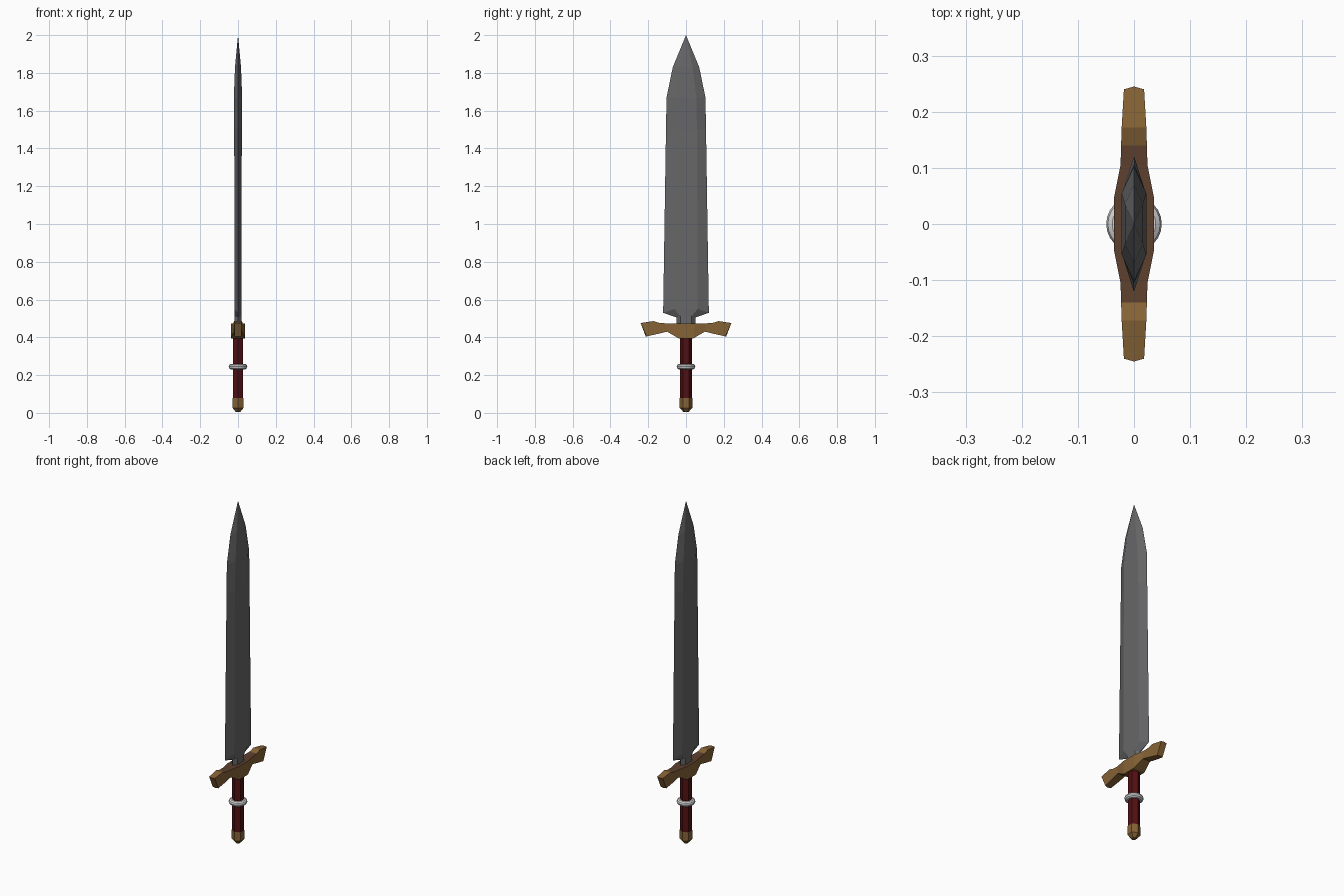
import bpy, bmesh, math

if "Cube" in bpy.data.objects:
    bpy.data.objects.remove(bpy.data.objects["Cube"])


def material(name, rgb):
    m = bpy.data.materials.new(name)
    m.diffuse_color = (*rgb, 1)
    m.use_nodes = True
    m.node_tree.nodes["Principled BSDF"].inputs["Base Color"].default_value = m.diffuse_color
    return m


STEEL = material("dark_steel", (0.135, 0.135, 0.14))
BRONZE = material("bronze_brown", (0.24, 0.125, 0.036))
DARK = material("dark_brown", (0.11, 0.052, 0.028))
RED = material("dark_red", (0.085, 0.005, 0.006))
SILVER = material("silver", (0.68, 0.68, 0.68))


def loft(name, rows, mats, rule=None):
    """Skin a list of equal-length closed sections and cap both ends."""
    bm = bmesh.new()
    rings = [[bm.verts.new(p) for p in row] for row in rows]
    n = len(rings[0])
    for a, b in zip(rings, rings[1:]):
        for i in range(n):
            j = (i + 1) % n
            bm.faces.new((a[i], a[j], b[j], b[i]))
    bm.faces.new(rings[0])
    bm.faces.new(rings[-1])
    bmesh.ops.remove_doubles(bm, verts=bm.verts, dist=1e-5)
    bmesh.ops.recalc_face_normals(bm, faces=bm.faces)
    if rule:
        for f in bm.faces:
            f.material_index = rule(f)
    me = bpy.data.meshes.new(name)
    bm.to_mesh(me)
    bm.free()
    for m in mats:
        me.materials.append(m)
    ob = bpy.data.objects.new(name, me)
    bpy.context.collection.objects.link(ob)
    return ob


# Blade: edge height, edge half width, shoulder height, shoulder half width, half thickness
def blade_section(ze, w, zs, s, x):
    return [(0, w, ze), (x, s, zs), (x, 0, zs), (x, -s, zs),
            (0, -w, ze), (-x, -s, zs), (-x, 0, zs), (-x, s, zs)]


blade_rows = [
    (0.46, 0.050, 0.46, 0.028, 0.018),
    (0.505, 0.050, 0.512, 0.030, 0.018),
    (0.53, 0.121, 0.550, 0.062, 0.019),
    (1.50, 0.106, 1.50, 0.058, 0.020),
    (1.67, 0.103, 1.67, 0.055, 0.022),
    (1.83, 0.070, 1.83, 0.035, 0.016),
    (2.00, 0, 2.00, 0, 0),
]
loft("blade", [blade_section(*r) for r in blade_rows], [STEEL])


# Crossguard: bottom y, top y, bottom z, top z, half width, end bulge; mirrored in y
def guard_section(yb, yt, zb, zt, w, bulge, side):
    return [(-w, side * yb, zb), (0, side * (yb + bulge), zb), (w, side * yb, zb),
            (w, side * yt, zt), (0, side * (yt + bulge), zt), (-w, side * yt, zt)]


guard_rows = [
    (0.040, 0.045, 0.395, 0.474, 0.036, 0),
    (0.100, 0.105, 0.430, 0.474, 0.024, 0),
    (0.125, 0.140, 0.424, 0.476, 0.023, 0),
    (0.155, 0.172, 0.417, 0.486, 0.022, 0),
    (0.208, 0.240, 0.405, 0.475, 0.018, 0.005),
]
sections = [guard_section(*r, -1) for r in reversed(guard_rows)]
sections += [guard_section(*r, 1) for r in guard_rows]


def dark_top(f):
    c = f.calc_center_median()
    return 1 if f.normal.z > 0.7 and abs(c.y) < 0.15 else 0


loft("crossguard", sections, [BRONZE, DARK], dark_top)


# Six-sided grip and pommel with corners on the y axis
def hexagon(r, z):
    return [(r * math.sin(i * math.pi / 3), r * math.cos(i * math.pi / 3), z)
            for i in range(6)]


loft("grip", [hexagon(0.032, 0.07), hexagon(0.032, 0.41)], [RED])
loft("pommel", [hexagon(r, z) for r, z in
                ((0.014, 0.005), (0.034, 0.027), (0.034, 0.078))], [BRONZE])

# Ring around the middle of the grip
bpy.ops.mesh.primitive_torus_add(location=(0, 0, 0.245), major_radius=0.034,
                                 minor_radius=0.0155, major_segments=24,
                                 minor_segments=10)
ring = bpy.context.object
ring.name = "grip_ring"
ring.data.materials.append(SILVER)
bpy.ops.object.shade_smooth_by_angle()
